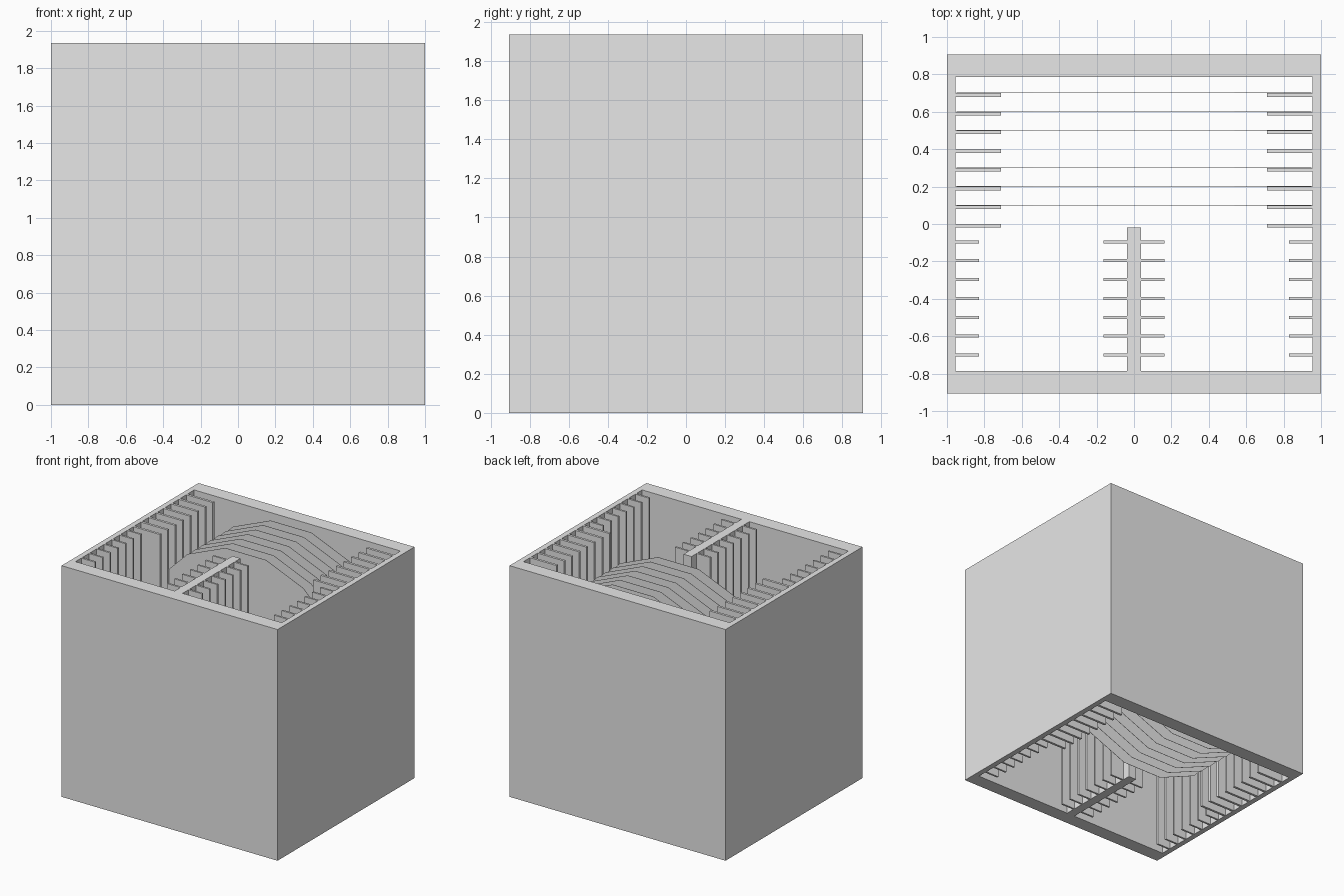
import bpy, bmesh, math
from mathutils import Matrix, Vector

if "Cube" in bpy.data.objects:
    bpy.data.objects.remove(bpy.data.objects["Cube"])

H = 1.935            # full height
IN_X, IN_Y = 0.955, 0.785   # inner cavity half sizes

grey = bpy.data.materials.new("plain_grey")
grey.use_nodes = True
grey.diffuse_color = (0.8, 0.8, 0.8, 1)
grey.node_tree.nodes["Principled BSDF"].inputs["Base Color"].default_value = (0.8, 0.8, 0.8, 1)


def finish(name, bm):
    mesh = bpy.data.meshes.new(name)
    bmesh.ops.recalc_face_normals(bm, faces=bm.faces)
    bm.to_mesh(mesh)
    bm.free()
    mesh.materials.append(grey)
    obj = bpy.data.objects.new(name, mesh)
    bpy.context.collection.objects.link(obj)
    return obj


def bar(name, x0, x1, y0, y1):
    """Full-height upright bar."""
    bm = bmesh.new()
    size = Matrix.Diagonal((x1 - x0, y1 - y0, H, 1))
    place = Matrix.Translation(((x0 + x1) / 2, (y0 + y1) / 2, H / 2))
    bmesh.ops.create_cube(bm, size=1, matrix=place @ size)
    return finish(name, bm)


# Open sleeve: outer and inner rings joined by rims
bm = bmesh.new()
rings = []
for hx, hy in ((1, 0.905), (IN_X, IN_Y)):
    for z in (0, H):
        rings.append([bm.verts.new((sx * hx, sy * hy, z))
                      for sx, sy in ((-1, -1), (1, -1), (1, 1), (-1, 1))])
outer_low, outer_top, inner_low, inner_top = rings
for a, b in ((outer_low, outer_top), (outer_top, inner_top),
             (inner_top, inner_low), (inner_low, outer_low)):
    for i in range(4):
        j = (i + 1) % 4
        bm.faces.new((a[i], a[j], b[j], b[i]))
finish("sleeve", bm)

# Centre divider of the front half
bar("divider", -0.037, 0.037, -IN_Y, -0.02)

# Wide ribs on the side walls of the back half
for i in range(8):
    y = -0.01 + 0.1 * i
    bar("wide_rib_right", -IN_X, -0.71, y - 0.01, y + 0.01)
    bar("wide_rib_left", 0.71, IN_X, y - 0.01, y + 0.01)

# Short ribs on the side walls and divider of the front half
for i in range(7):
    y = -0.095 - 0.101 * i
    for s, side in ((-1, "right"), (1, "left")):
        for part, a, b in (("wall_rib", 0.83, IN_X), ("divider_rib", 0.037, 0.162)):
            x0, x1 = sorted((s * a, s * b))
            bar(f"{part}_{side}", x0, x1, y - 0.008, y + 0.008)

# Thin sixteen-sided discs standing in the back slots
for i in range(7):
    bm = bmesh.new()
    turn = (Matrix.Translation((0, 0.101 + 0.1 * i, H / 2))
            @ Matrix.Rotation(math.pi / 2, 4, "X")
            @ Matrix.Rotation(math.pi / 16, 4, "Z"))
    bmesh.ops.create_cone(bm, cap_ends=True, segments=16, radius1=0.967,
                          radius2=0.967, depth=0.002, matrix=turn)
    finish("disc", bm)
